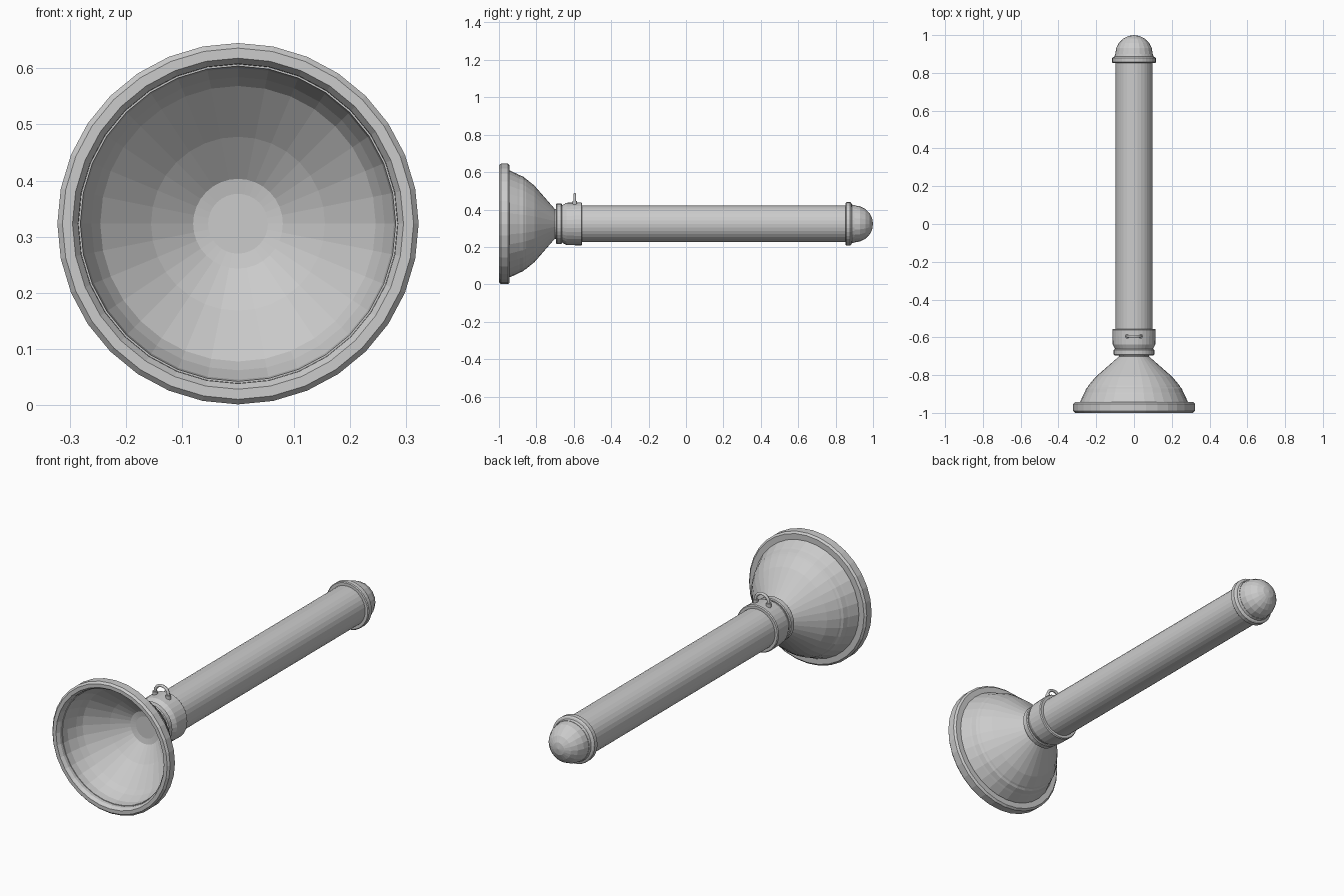
import bpy, bmesh, math
from mathutils import Vector

if "Cube" in bpy.data.objects:
    bpy.data.objects.remove(bpy.data.objects["Cube"])

CZ = 0.323  # height of the long axis


def lathe(name, profile, sides, closed=False):
    """Spin (y, radius) points about the horizontal y axis."""
    bm = bmesh.new()
    rings = []
    for y, r in profile:
        if r == 0:
            rings.append([bm.verts.new((0, y, CZ))] * sides)
        else:
            rings.append([bm.verts.new((r * math.cos(a), y, CZ + r * math.sin(a)))
                          for a in (2 * math.pi * i / sides for i in range(sides))])
    pairs = list(zip(rings, rings[1:]))
    if closed:
        pairs.append((rings[-1], rings[0]))
    for a, b in pairs:
        for i in range(sides):
            j = (i + 1) % sides
            bm.faces.new(list(dict.fromkeys((a[i], a[j], b[j], b[i]))))
    bmesh.ops.recalc_face_normals(bm, faces=bm.faces)
    me = bpy.data.meshes.new(name)
    bm.to_mesh(me)
    bm.free()
    ob = bpy.data.objects.new(name, me)
    bpy.context.collection.objects.link(ob)
    return ob


# Flared bell: outer skin, then hollow inside back to the mouth
lathe("bell", [(-0.70, 0), (-0.70, 0.078), (-0.81, 0.204), (-0.855, 0.241),
               (-0.90, 0.266), (-0.94, 0.285), (-0.97, 0.287), (-0.97, 0.281),
               (-0.935, 0.278), (-0.87, 0.253), (-0.78, 0.155),
               (-0.725, 0.08), (-0.71, 0)], 32)

# Thick rim around the mouth
lathe("bell_rim", [(-0.99, 0.322), (-0.952, 0.322), (-0.943, 0.313), (-0.943, 0.283),
                   (-0.985, 0.285), (-1.0, 0.295), (-1.0, 0.313)], 32, closed=True)

# Neck joining the bell to the collar
lathe("neck", [(-0.72, 0), (-0.72, 0.075), (-0.65, 0.09), (-0.65, 0)], 32)
lathe("neck_ring", [(-0.695, 0), (-0.695, 0.104), (-0.691, 0.108), (-0.667, 0.108),
                    (-0.663, 0.104), (-0.663, 0)], 32)

# Collar with a tapered front shoulder
lathe("collar", [(-0.663, 0), (-0.663, 0.100), (-0.638, 0.113), (-0.56, 0.115),
                 (-0.555, 0.111), (-0.555, 0)], 32)

# Long tube
lathe("tube", [(-0.60, 0), (-0.60, 0.098), (0.87, 0.098), (0.87, 0)], 32)

# End ring and domed cap
lathe("end_ring", [(0.853, 0), (0.853, 0.112), (0.857, 0.116), (0.878, 0.116),
                   (0.884, 0.111), (0.887, 0.103), (0.900, 0.100), (0.900, 0)], 32)
R = 0.099
cap = [(0.88, 0), (0.88, R)]
cap += [(0.90 + 0.1 * math.sin(t), R * math.cos(t))
        for t in (math.radians(18 * i) for i in range(5))] + [(1.0, 0)]
lathe("end_cap", cap, 20)

# Small hanging loop on top of the collar
cu = bpy.data.curves.new("hanging_loop", 'CURVE')
cu.dimensions = '3D'
cu.bevel_depth = 0.0075
cu.bevel_resolution = 1
cu.use_fill_caps = True
pts = [Vector((-0.036, -0.595, 0.42))]
pts += [Vector((-0.036 * math.cos(a), -0.595, 0.448 + 0.034 * math.sin(a)))
        for a in (math.pi * i / 10 for i in range(11))]
pts.append(Vector((0.036, -0.595, 0.42)))
sp = cu.splines.new('POLY')
sp.points.add(len(pts) - 1)
for p, v in zip(sp.points, pts):
    p.co = (*v, 1)
bpy.context.collection.objects.link(bpy.data.objects.new("hanging_loop", cu))

# Feet of the loop
for side, x in (("left", -0.036), ("right", 0.036)):
    bpy.ops.mesh.primitive_cylinder_add(vertices=12, radius=0.012, depth=0.02,
                                        location=(x, -0.595, CZ + 0.113))
    bpy.context.object.name = "loop_foot_" + side
